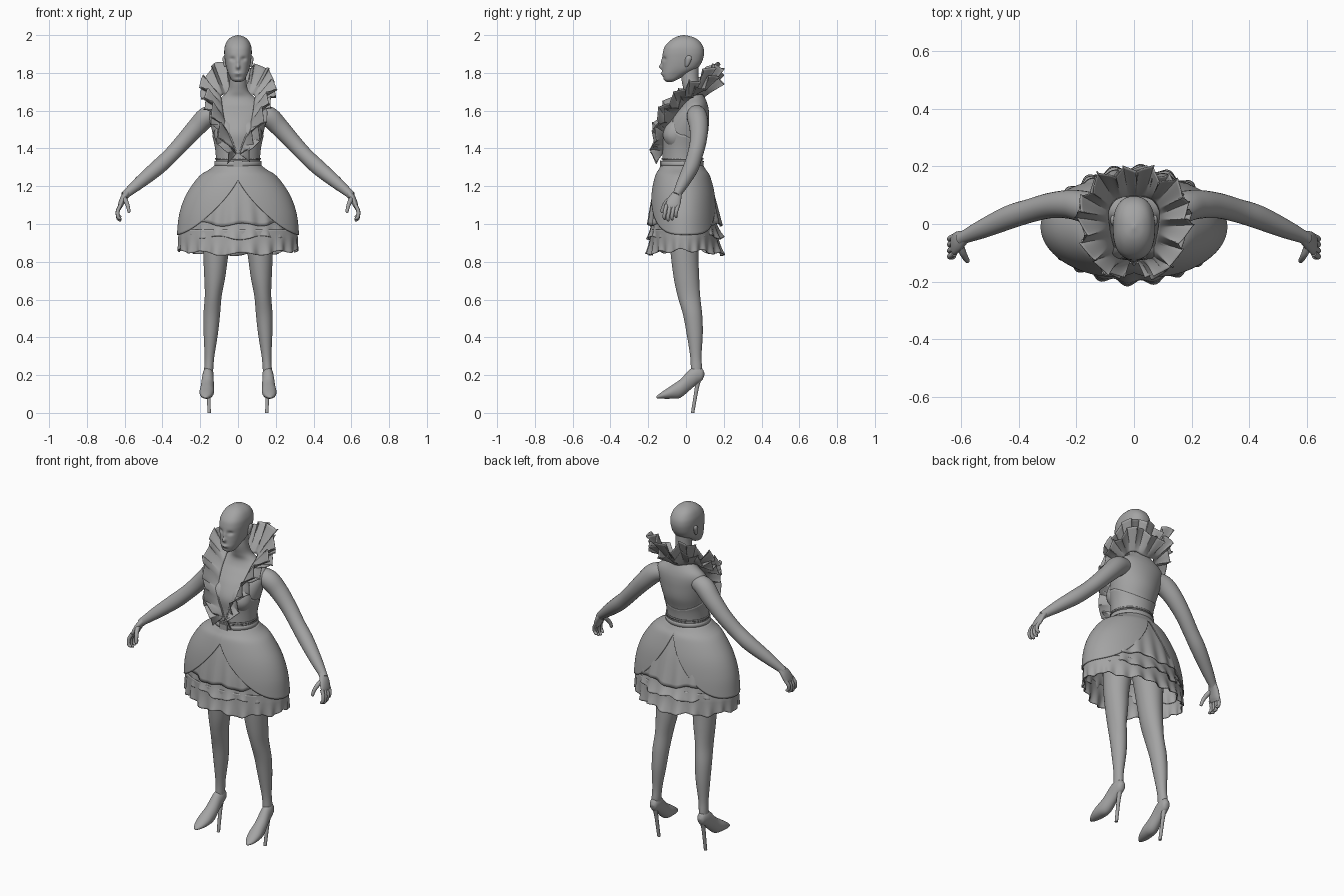
import bpy, bmesh
from math import sin, cos, pi, exp, radians, copysign
from mathutils import Vector

cube = bpy.data.objects.get("Cube")
if cube:
    bpy.data.objects.remove(cube, do_unlink=True)

grey = bpy.data.materials.new("plain grey")
grey.use_nodes = True
colour = (0.37, 0.37, 0.37, 1)
grey.diffuse_color = colour
grey.node_tree.nodes["Principled BSDF"].inputs["Base Color"].default_value = colour

X, Y, Z = Vector((1, 0, 0)), Vector((0, 1, 0)), Vector((0, 0, 1))


def smooth(points, steps=6):
    """Catmull-Rom resampling of tuples of any length."""
    out = []
    last = len(points) - 1
    for i in range(last):
        a, b, c, d = (points[min(max(k, 0), last)] for k in (i - 1, i, i + 1, i + 2))
        for s in range(steps):
            t = s / steps
            out.append(tuple(
                q + t / 2 * (r - p + t * (2*p - 5*q + 4*r - u + t * (3*q - p - 3*r + u)))
                for p, q, r, u in zip(a, b, c, d)))
    return out + [tuple(points[-1])]


def make(name, verts, faces, mirror=False, thick=0):
    mesh = bpy.data.meshes.new(name)
    mesh.from_pydata(verts, [], faces)
    bm = bmesh.new()
    bm.from_mesh(mesh)
    bmesh.ops.recalc_face_normals(bm, faces=bm.faces)
    bm.to_mesh(mesh)
    bm.free()
    mesh.shade_smooth()
    mesh.set_sharp_from_angle(angle=radians(60))
    mesh.materials.append(grey)
    obj = bpy.data.objects.new(name, mesh)
    bpy.context.collection.objects.link(obj)
    if thick:
        mod = obj.modifiers.new("thickness", 'SOLIDIFY')
        mod.thickness = thick
        mod.offset = 0
    if mirror:
        obj.modifiers.new("mirror", 'MIRROR')
    return obj


def grid_faces(rows, cols, closed):
    span = cols if closed else cols - 1
    return [(r*cols + c, r*cols + (c + 1) % cols,
             (r + 1)*cols + (c + 1) % cols, (r + 1)*cols + c)
            for r in range(rows - 1) for c in range(span)]


def sweep(name, stations, axes=None, segs=24, mirror=True, square=1):
    """Closed tube through (x, y, z, rx, ry); rings follow the path unless axes are given."""
    path = smooth([s if len(s) == 5 else s + (s[3],) for s in stations])
    centres = [Vector(p[:3]) for p in path]
    verts = []
    for i, p in enumerate(path):
        if axes:
            u, v = axes
        else:
            t = (centres[min(i + 1, len(path) - 1)] - centres[max(i - 1, 0)]).normalized()
            u = Y.cross(t).normalized()
            v = t.cross(u)
        for k in range(segs):
            a = 2 * pi * (k + .5) / segs
            c, s = (copysign(abs(w) ** square, w) for w in (cos(a), sin(a)))
            verts.append(centres[i] + u * max(p[3], 0) * c + v * max(p[4], 0) * s)
    faces = grid_faces(len(path), segs, True)
    n = len(verts)
    faces += [tuple(range(segs)), tuple(range(n - segs, n))]
    return make(name, verts, faces, mirror)


def shell(name, profile, top, bottom, off=0, waves=0, amp=0, bulge=0, rows=16, segs=160):
    """Open garment around the body; top and bottom give the edge height per angle."""
    prof = sorted(smooth(profile), key=lambda p: p[2])
    verts = []
    for r in range(rows + 1):
        t = r / rows
        for k in range(segs):
            a = 2 * pi * k / segs
            z = top(a) + (bottom(a) - top(a)) * t
            i = 0
            while i < len(prof) - 2 and prof[i + 1][2] < z:
                i += 1
            p, q = prof[i], prof[i + 1]
            f = min(max((z - p[2]) / (q[2] - p[2]), 0), 1)
            cy, rx, ry = (p[j] + (q[j] - p[j]) * f for j in (1, 3, 4))
            face = abs(sin(a))
            flare = bulge if sin(a) > 0 else bulge * .6
            d = off + t * t * (amp * sin(waves * a) * (.4 + .6 * face) + flare * face ** 5)
            verts.append(((rx + d) * cos(a), cy + (ry + d) * sin(a), z))
    return make(name, verts, grid_faces(rows + 1, segs, True), thick=.005)


# Torso with neck
torso = [(0, -.02, 1.22, .12, .1), (0, -.02, 1.32, .113, .102), (0, -.015, 1.4, .118, .106),
         (0, -.004, 1.48, .135, .12), (0, .016, 1.55, .15, .106), (0, .036, 1.6, .156, .085),
         (0, .048, 1.635, .138, .066), (0, .048, 1.67, .09, .052), (0, .036, 1.705, .055, .047),
         (0, .022, 1.76, .044, .045), (0, .022, 1.83, .042, .045)]
sweep("torso", torso, (X, Y), 48, False)
sweep("bust", [(.06, -.05, 1.39, .01), (.062, -.055, 1.42, .046), (.064, -.06, 1.47, .062),
               (.062, -.05, 1.53, .05), (.06, -.03, 1.57, .01)], (X, Y))

# Head: rings of height, front, back, half width
head_rings = [(1.752, -.1, -.075, .012), (1.762, -.116, -.05, .033), (1.79, -.126, 0, .048),
              (1.82, -.126, .055, .06), (1.85, -.125, .08, .067), (1.88, -.125, .092, .071),
              (1.91, -.122, .096, .073), (1.94, -.112, .09, .07), (1.97, -.085, .069, .057),
              (1.99, -.053, .036, .034), (2, -.016, -.008, .004)]
head = sweep("head", [(0, (f + b) / 2, z, w, (b - f) / 2) for z, f, b, w in head_rings],
             (X, Y), 96, False, .84)
# Facial relief: x, z, spread x, spread z, depth
relief = [(.03, 1.874, .015, .011, .01), (-.03, 1.874, .015, .011, .01),
          (0, 1.832, .009, .012, -.02), (0, 1.858, .007, .02, -.01),
          (0, 1.796, .018, .006, -.009), (0, 1.776, .02, .005, .004)]
for v in head.data.vertices:
    if v.co.y < -.06:
        v.co.y += sum(d * exp(-((v.co.x - x) / sx) ** 2 - ((v.co.z - z) / sz) ** 2)
                      for x, z, sx, sz, d in relief)
sweep("ears", [(.066, .0, 1.83, .002), (.069, .004, 1.84, .007, .01), (.073, .012, 1.87, .009, .017),
               (.073, .015, 1.885, .007, .014), (.071, .015, 1.893, .002)], (X, Y), 16)

# Arms and hands
sweep("arms", [(.09, .052, 1.59, .04), (.16, .058, 1.57, .054), (.22, .068, 1.512, .05),
               (.29, .064, 1.435, .044), (.36, .046, 1.36, .041), (.43, .024, 1.295, .041),
               (.52, -.015, 1.22, .033), (.585, -.044, 1.165, .023), (.6, -.053, 1.15, .022)])
sweep("palms", [(.585, -.044, 1.168, .018, .022), (.607, -.058, 1.135, .017, .034),
                (.622, -.07, 1.1, .014, .038), (.628, -.073, 1.08, .008, .033)])
for name, y, length in (("index_fingers", -.103, .055), ("middle_fingers", -.083, .063),
                        ("ring_fingers", -.062, .058), ("little_fingers", -.042, .045)):
    sweep(name, [(.622, y, 1.1, .01), (.637, y - .008, 1.095 - length / 2, .01),
                 (.635, y - .012, 1.093 - length, .009), (.622, y - .01, 1.085 - length * 1.05, .007),
                 (.619, y - .01, 1.083 - length * 1.05, .001)], segs=12)
sweep("thumbs", [(.605, -.07, 1.14, .014), (.592, -.102, 1.118, .012), (.582, -.12, 1.09, .01),
                 (.577, -.128, 1.065, .008), (.576, -.13, 1.06, .001)], segs=12)

# Legs
sweep("legs", [(.1, -.005, 1.05, .09, .09), (.116, -.008, .86, .069, .075),
               (.123, .002, .72, .056, .068), (.131, .015, .62, .045, .06),
               (.139, .035, .52, .044, .051), (.144, .046, .42, .038, .043),
               (.151, .052, .3, .026, .03), (.155, .055, .23, .024, .03),
               (.157, .05, .17, .02, .028)], (X, Y), 32)

# Shoes: sections of distance, sole height, upper height, half width
shoe = [(.097, .2, .212, .008), (.085, .172, .235, .022), (.055, .15, .245, .029),
        (.02, .12, .23, .031), (-.03, .08, .178, .036), (-.08, .075, .143, .038),
        (-.125, .075, .113, .028), (-.152, .077, .092, .011), (-.157, .08, .086, .002)]
sweep("shoes", [(.161 - y * .06, y, (lo + hi) / 2, w, (hi - lo) / 2) for y, lo, hi, w in shoe],
      (X, Z), 32)
sweep("heels", [(.156, .07, .19, .017), (.155, .057, .13, .011), (.153, .035, 0, .009)], (X, Y), 16)


# Bodice with plunging neckline
def neckline(a):
    side = abs(cos(a))
    if sin(a) > 0:
        return 1.47 - .06 * sin(a)
    return 1.36 + .2 * side / .55 if side < .55 else 1.47 + .09 * (1 - side) / .45


shell("bodice", torso, neckline, lambda a: 1.3, off=.001)

# Belt and buckle
shell("belt", torso, lambda a: 1.333, lambda a: 1.303, off=.009, rows=2)
shell("belt_piping", torso, lambda a: 1.35, lambda a: 1.342, off=.006, rows=1)
bpy.ops.mesh.primitive_cube_add(size=1, location=(0, -.133, 1.318))
buckle = bpy.context.object
buckle.name = "buckle"
buckle.scale = (.05, .008, .034)
buckle.data.materials.append(grey)

# Overskirt split at front and back
dome = [(0, -.02, 1.315, .113, .104), (0, -.02, 1.285, .15, .122), (0, -.018, 1.25, .203, .142),
        (0, -.015, 1.155, .27, .166), (0, -.013, 1.05, .307, .178), (0, -.01, .93, .32, .182)]


def parted_hem(a):
    gap = 1 - abs(cos(a))
    return .943 + (.33 * gap ** 2 if sin(a) > 0 else .29 * gap ** 1.5)


shell("overskirt", dome, lambda a: 1.312, parted_hem, off=.002, rows=32)

# Ruffled tiers: name, top, hem, inset, fold size, flare
for name, top, hem, inset, fold, flare in (("upper_tier", 1.3, 1.005, -.01, .006, .028),
                                           ("middle_tier", 1.04, .935, -.013, .009, .036),
                                           ("lower_tier", .97, .85, -.006, .011, .03)):
    shell(name, dome, lambda a: top,
          lambda a: hem + .009 * sin(9 * a + hem * 40) + .01 * cos(2 * a),
          off=inset, waves=22, amp=fold, bulge=flare, segs=256)

# Ruffled collar from nape to waist
inner = [(0, .095, 1.67), (.06, .085, 1.685), (.088, .045, 1.68), (.086, 0, 1.645),
         (.075, -.06, 1.57), (.045, -.112, 1.47), (.01, -.125, 1.37)]
outer = [(0, .19, 1.8), (.1, .165, 1.85), (.178, .09, 1.79), (.188, 0, 1.73),
         (.155, -.1, 1.65), (.11, -.165, 1.53), (.05, -.175, 1.39)]


def mirrored(half):
    return [(-x, y, z) for x, y, z in half[:0:-1]] + half


def ruffle(name, waves, size, phase, drop):
    """Ribbon between both edges with folds that grow outwards; drop lowers the free edge."""
    low, high = ([Vector(p) for p in smooth(mirrored(e), 40)] for e in (inner, outer))
    n, cols = len(low), 13
    verts = []
    for i in range(n):
        j, k = min(i + 1, n - 1), max(i - 1, 0)
        along = (low[j] + high[j] - low[k] - high[k]).normalized()
        across = high[i] - low[i] - Z * drop
        normal = along.cross(across).normalized()
        w = waves * 2 * pi * (i / (n - 1) - .5) + phase
        for c in range(cols):
            t = c / (cols - 1)
            grow = size * t ** 1.2
            verts.append(low[i] + across * t * (1 + .08 * sin(w * .61))
                         + normal * grow * sin(w) + along * grow * .4 * sin(2 * w))
    make(name, verts, grid_faces(n, cols, False), thick=.003)


ruffle("collar_ruffle", 14, .026, .6, .0)
ruffle("collar_lower_ruffle", 15, .024, 2, .06)
